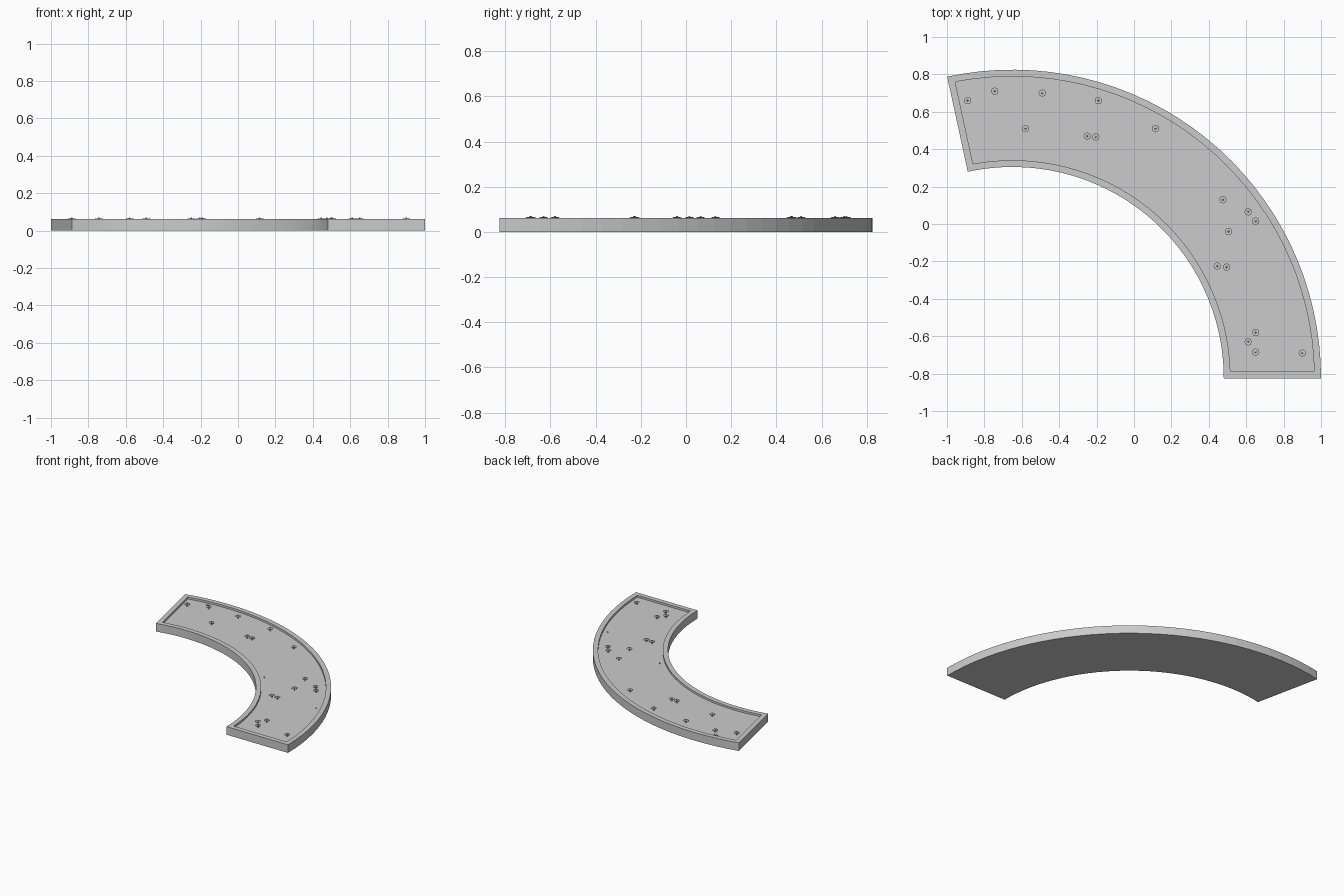
import bpy, bmesh, math

if "Cube" in bpy.data.objects:
    bpy.data.objects.remove(bpy.data.objects["Cube"])

CX, CY = -0.65, -0.825          # centre of the arc
R_IN, R_OUT = 1.13, 1.65
SWEEP = math.radians(102.2)
SEGS = 32
TOP, WATER, RIM = 0.062, 0.047, 0.036

grey = bpy.data.materials.new("stone grey")
grey.diffuse_color = (0.6, 0.6, 0.6, 1)
grey.use_nodes = True
grey.node_tree.nodes["Principled BSDF"].inputs["Base Color"].default_value = grey.diffuse_color


def finish(bm, name):
    bmesh.ops.recalc_face_normals(bm, faces=bm.faces)
    me = bpy.data.meshes.new(name)
    bm.to_mesh(me)
    bm.free()
    me.materials.append(grey)
    ob = bpy.data.objects.new(name, me)
    bpy.context.collection.objects.link(ob)
    return ob


def outline(bm, inset, z):
    """Closed loop of the curved bed, moved inwards by inset."""
    loop = []
    for r, flip in ((R_OUT - inset, False), (R_IN + inset, True)):
        d = math.asin(inset / r)
        for i in range(SEGS + 1):
            t = 1 - i / SEGS if flip else i / SEGS
            a = d + (SWEEP - 2 * d) * t
            loop.append(bm.verts.new((CX + r * math.cos(a), CY + r * math.sin(a), z)))
    return loop


def cap(bm, loop):
    n = len(loop)
    for i in range(SEGS):
        bm.faces.new((loop[i], loop[i + 1], loop[n - 2 - i], loop[n - 1 - i]))


# curved basin: outer walls, raised rim and sunken water surface
bm = bmesh.new()
loops = [outline(bm, 0, 0), outline(bm, 0, TOP),
         outline(bm, RIM, TOP), outline(bm, RIM, WATER)]
for a, b in zip(loops, loops[1:]):
    n = len(a)
    for i in range(n):
        j = (i + 1) % n
        bm.faces.new((a[i], a[j], b[j], b[i]))
cap(bm, loops[0])
cap(bm, loops[-1])
finish(bm, "curved_basin")


def lathe(bm, x, y, rings, sides):
    """Stack of (radius, z) rings, closed at both ends."""
    prev = None
    for r, z in rings:
        ring = [bm.verts.new((x + r * math.cos(math.tau * k / sides),
                              y + r * math.sin(math.tau * k / sides), z))
                for k in range(sides)]
        if prev:
            for k in range(sides):
                m = (k + 1) % sides
                bm.faces.new((prev[k], prev[m], ring[m], ring[k]))
        else:
            bm.faces.new(ring)
        prev = ring
    bm.faces.new(prev)


# small round nozzles standing in the basin
spots = [(-.89, .66), (-.745, .71), (-.49, .70), (-.58, .51), (-.19, .66),
         (-.25, .47), (-.205, .465), (.115, .51), (.475, .13), (.61, .065),
         (.65, .015), (.505, -.04), (.445, -.225), (.495, -.23),
         (.65, -.58), (.61, -.63), (.65, -.685), (.90, -.69)]
bm = bmesh.new()
for x, y in spots:
    lathe(bm, x, y, [(.005, WATER), (.005, .062), (.02, .063), (.02, .065),
                     (.005, .065), (.003, .071)], 8)
finish(bm, "round_pads")

# little slivers lying on the surface
bm = bmesh.new()
for x, y, length, ang in ((-.78, .752, .015, 0), (.215, .01, .016, -45), (.8, -.2, .006, 0)):
    c, s = math.cos(math.radians(ang)), math.sin(math.radians(ang))
    pts = [(length, 0), (0, .005), (-length, 0), (0, -.005)]
    rings = [[bm.verts.new((x + u * c - v * s, y + u * s + v * c, z)) for u, v in pts]
             for z in (WATER, WATER + .005)]
    bm.faces.new(rings[0])
    bm.faces.new(rings[1])
    for k in range(4):
        m = (k + 1) % 4
        bm.faces.new((rings[0][k], rings[0][m], rings[1][m], rings[1][k]))
finish(bm, "floating_slivers")
